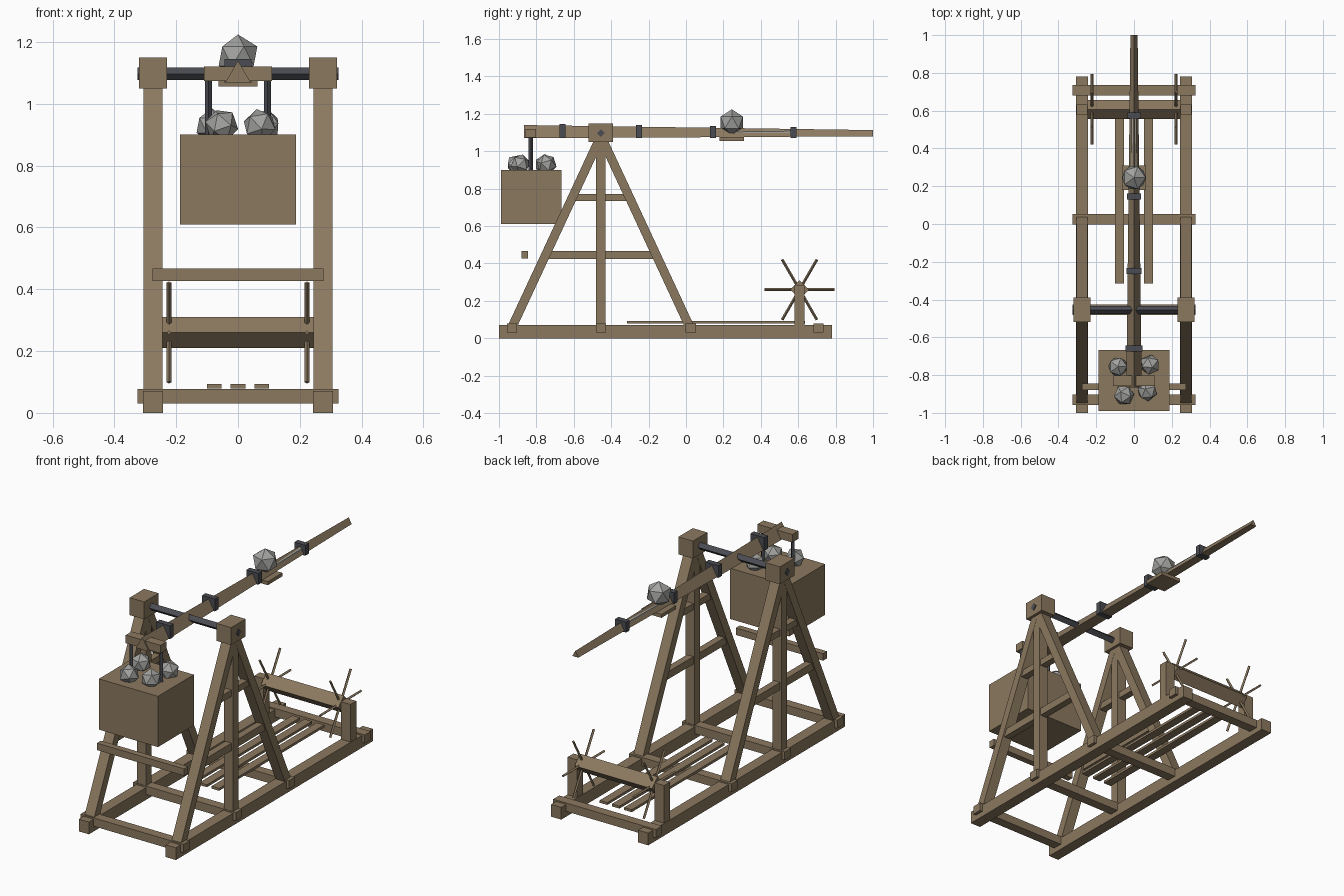
import bpy, bmesh, math
from mathutils import Vector, Matrix

cube = bpy.data.objects.get("Cube")
if cube:
    bpy.data.objects.remove(cube, do_unlink=True)


def material(name, rgb):
    m = bpy.data.materials.new(name)
    m.use_nodes = True
    m.diffuse_color = (*rgb, 1)
    m.node_tree.nodes["Principled BSDF"].inputs["Base Color"].default_value = (*rgb, 1)
    return m


WOOD = material("brown wood", (0.26, 0.19, 0.115))
METAL = material("dark iron", (0.07, 0.073, 0.085))
STONE = material("grey stone", (0.36, 0.36, 0.35))
ROPE = material("pale rope", (0.38, 0.36, 0.32))


def finish(name, bm, mat):
    bmesh.ops.recalc_face_normals(bm, faces=bm.faces)
    mesh = bpy.data.meshes.new(name)
    bm.to_mesh(mesh)
    bm.free()
    mesh.materials.append(mat)
    ob = bpy.data.objects.new(name, mesh)
    bpy.context.collection.objects.link(ob)
    return ob


def box(name, center, size, mat=WOOD, tilt=0):
    """Box of a given size, tilted about the x axis."""
    bm = bmesh.new()
    bmesh.ops.create_cube(bm, size=1)
    bm.transform(Matrix.Translation(center) @ Matrix.Rotation(tilt, 4, 'X')
                 @ Matrix.Diagonal((*size, 1)))
    return finish(name, bm, mat)


def rod(name, a, b, r1, r2, sides, mat, up=(0, 0, 1)):
    """Tapered prism from a to b with its first corner towards up."""
    a, b, up = Vector(a), Vector(b), Vector(up)
    side = (b - a).normalized().cross(up).normalized()
    bm = bmesh.new()
    rings = []
    for p, r in ((a, r1), (b, r2)):
        angles = [2 * math.pi * k / sides for k in range(sides)]
        rings.append([bm.verts.new(p + r * (up * math.cos(t) + side * math.sin(t)))
                      for t in angles])
        bm.faces.new(rings[-1])
    for k in range(sides):
        n = (k + 1) % sides
        bm.faces.new((rings[0][k], rings[0][n], rings[1][n], rings[1][k]))
    return finish(name, bm, mat)


def rock(name, center, radius, turn=0):
    bm = bmesh.new()
    bmesh.ops.create_icosphere(bm, subdivisions=1, radius=radius)
    bm.transform(Matrix.Translation(center) @ Matrix.Rotation(turn, 4, 'Z')
                 @ Matrix.Rotation(turn / 2, 4, 'X'))
    return finish(name, bm, STONE)


AXLE_Y, AXLE_Z = -0.455, 1.097
SIDE_X = 0.275
WINCH = Vector((0, 0.607, 0.26))

# Base cross beams
for i, y in enumerate((-0.93, AXLE_Y, 0.025, 0.708)):
    box(f"cross_beam_{i}", (0, y, 0.054), (0.65, 0.055, 0.048))

# Both sides of the frame
for s, label in ((1, "left"), (-1, "right")):
    x = s * SIDE_X
    box(f"{label}_rail", (x, -0.11, 0.035), (0.064, 1.78, 0.07))
    box(f"{label}_post", (x, AXLE_Y, 0.56), (0.058, 0.05, 1.0))
    box(f"{label}_bearing_block", (x, AXLE_Y, 1.099), (0.092, 0.13, 0.1))
    # Sloping legs leaning in to the bearing block
    for d, end in ((-1, "front"), (1, "rear")):
        foot = Vector((x, AXLE_Y + d * 0.475, 0.06))
        head = Vector((x, AXLE_Y + d * 0.01, 1.06))
        run = head - foot
        box(f"{label}_{end}_leg", (foot + head) / 2, (0.06, 0.048, run.length),
            tilt=math.atan2(-run.y, run.z))
    # Horizontal braces
    box(f"{label}_lower_brace", (x, AXLE_Y, 0.445), (0.04, 0.58, 0.043))
    box(f"{label}_upper_brace", (x, AXLE_Y, 0.752), (0.04, 0.29, 0.037))
    # Winch post and crossed handspikes
    box(f"{label}_winch_post", (x, WINCH.y, 0.175), (0.06, 0.052, 0.22))
    for k in range(3):
        t = math.pi * k / 3
        arm = Vector((0, math.cos(t), math.sin(t))) * 0.186
        hub = WINCH + Vector((s * 0.223, 0, 0))
        rod(f"{label}_handspike_{k}", hub - arm, hub + arm, 0.0075, 0.0075, 4, WOOD,
            up=(1, 0, 0))
    # Iron hanger of the counterweight
    rod(f"{label}_hanger", (s * 0.095, -0.83, 0.89), (s * 0.095, -0.83, 1.09),
        0.011, 0.011, 4, METAL, up=(1, 0, 0))

# Front tie bar, winch roller and axle
box("front_tie_bar", (0, -0.862, 0.447), (0.552, 0.036, 0.04))
rod("winch_roller", WINCH - Vector((0.245, 0, 0)), WINCH + Vector((0.245, 0, 0)),
    0.05, 0.05, 4, WOOD)
rod("axle", (-0.325, AXLE_Y, AXLE_Z), (0.325, AXLE_Y, AXLE_Z), 0.021, 0.021, 4, METAL)

# Trough slats
for i in (-1, 0, 1):
    box(f"trough_slat_{i + 1}", (i * 0.077, 0.16, 0.086), (0.048, 0.95, 0.014))

# Throwing arm with iron bands
rod("throwing_arm", (0, -0.865, 1.093), (0, 1.0, 1.091), 0.047, 0.022, 3, WOOD)
for i, y in enumerate((-0.66, -0.25, 0.145, 0.575)):
    f = 1 - 0.07 * i
    box(f"arm_band_{i}", (0, y, 1.107 - 0.002 * i), (0.088 * f, 0.032, 0.075 * f), METAL)

# Counterweight box with stones
box("hanger_beam", (0, -0.83, 1.097), (0.22, 0.054, 0.046))
box("counterweight_box", (0, -0.828, 0.755), (0.374, 0.324, 0.29))
for i, (x, y) in enumerate(((-0.085, -0.755), (0.085, -0.745), (-0.053, -0.907), (0.07, -0.885))):
    rock(f"counterweight_stone_{i}", (x, y, 0.93), 0.055, 0.7 * i)

# Sling pouch, rope and shot
box("sling_pouch", (0, 0.245, 1.066), (0.126, 0.132, 0.02))
rod("sling_rope", (0, 0.245, 1.095), (0, 0.575, 1.1), 0.017, 0.015, 6, ROPE)
rock("shot", (0, 0.245, 1.154), 0.07)
